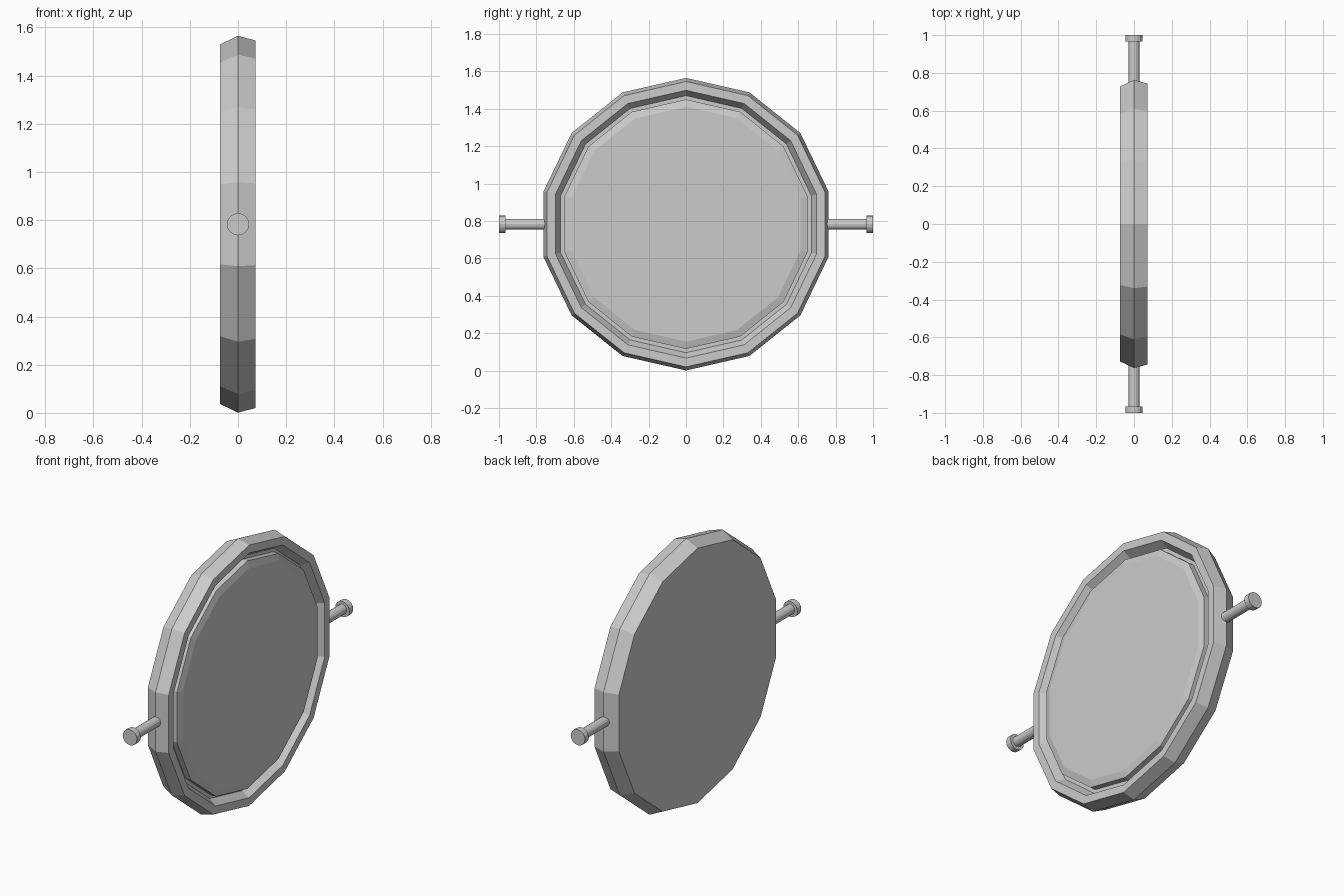
import bpy, bmesh
from math import sin, cos, pi

if "Cube" in bpy.data.objects:
    bpy.data.objects.remove(bpy.data.objects["Cube"])

CZ = 0.783  # height of the wheel centre


def lathe(name, profile, sides, axis):
    """Spin a (distance along axis, radius) profile into a capped solid."""
    bm = bmesh.new()
    rings = []
    for d, r in profile:
        ring = []
        for i in range(sides):
            a = 2 * pi * i / sides
            u, w = r * sin(a), r * cos(a)
            ring.append(bm.verts.new((d, u, w) if axis == 'X' else (u, d, w)))
        rings.append(ring)
    for a, b in zip(rings, rings[1:]):
        for i in range(sides):
            j = (i + 1) % sides
            bm.faces.new((a[i], a[j], b[j], b[i]))
    bm.faces.new(rings[0])
    bm.faces.new(rings[-1])
    bmesh.ops.recalc_face_normals(bm, faces=bm.faces[:])
    mesh = bpy.data.meshes.new(name)
    bm.to_mesh(mesh)
    bm.free()
    obj = bpy.data.objects.new(name, mesh)
    obj.location.z = CZ
    bpy.context.collection.objects.link(obj)
    return obj


# 14-sided frame: flat back, ridged outer wall, rim and recessed floor
lathe("frame", [(-0.075, 0.746), (0.0, 0.782), (0.072, 0.763),
                (0.072, 0.716), (0.025, 0.687), (0.025, 0.64)], 14, 'X')

# raised front panel with a shallow bevel
lathe("front_panel", [(0.02, 0.667), (0.06, 0.667), (0.071, 0.628)], 14, 'X')

# side pins with capped ends
for side, s in (("left", -1), ("right", 1)):
    lathe(side + "_pin", [(s * 0.72, 0.029), (s * 0.965, 0.029),
                          (s * 0.965, 0.046), (s * 1.0, 0.046)], 16, 'Y')
